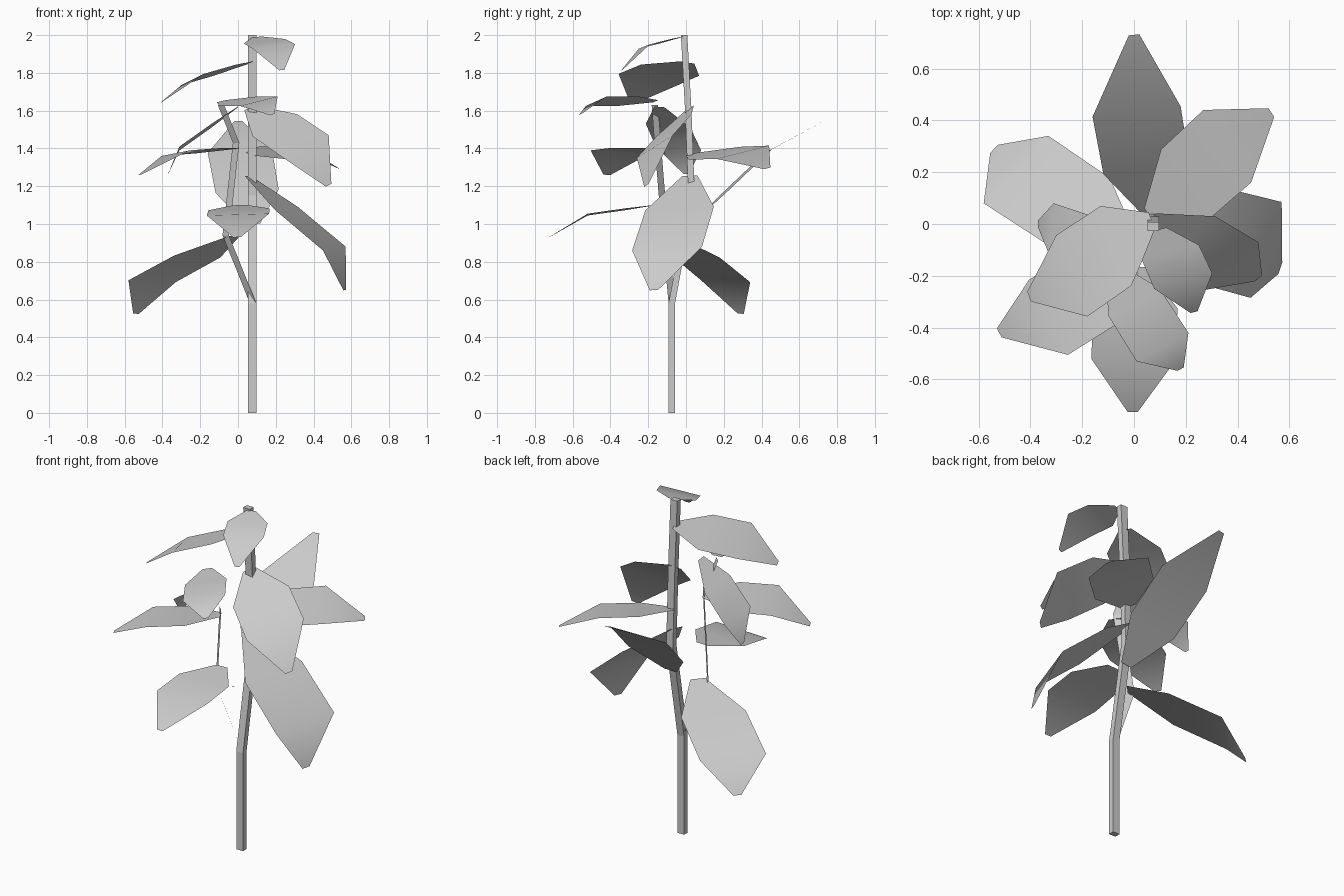
import bpy
import bmesh
from mathutils import Vector

cube = bpy.data.objects.get("Cube")
if cube:
    bpy.data.objects.remove(cube, do_unlink=True)

# One plain grey for the whole plant
grey = bpy.data.materials.new("plain_grey")
grey.use_nodes = True
colour = (0.6, 0.6, 0.6, 1)
grey.diffuse_color = colour
grey.node_tree.nodes["Principled BSDF"].inputs["Base Color"].default_value = colour


def loft(name, rows, closed=False, smooth=False):
    """Join successive rows of points with quads; closed rows become a capped tube."""
    bm = bmesh.new()
    rings = [[bm.verts.new(point) for point in row] for row in rows]
    count = len(rings[0])
    for lower, upper in zip(rings, rings[1:]):
        for i in range(count if closed else count - 1):
            j = (i + 1) % count
            bm.faces.new((lower[i], lower[j], upper[j], upper[i]))
    if closed:
        bm.faces.new(rings[0][::-1])
        bm.faces.new(rings[-1])
    bmesh.ops.recalc_face_normals(bm, faces=bm.faces)
    bm.normal_update()
    # Open blades face the sky
    if not closed and sum(face.normal.z for face in bm.faces) < 0:
        bmesh.ops.reverse_faces(bm, faces=bm.faces)
    mesh = bpy.data.meshes.new(name)
    bm.to_mesh(mesh)
    bm.free()
    mesh.materials.append(grey)
    if smooth:
        for polygon in mesh.polygons:
            polygon.use_smooth = True
    obj = bpy.data.objects.new(name, mesh)
    bpy.context.collection.objects.link(obj)
    return obj


def leaf(name, base, middle, tip, half):
    """Blade that is narrow at the base and tip, and widest across the middle."""
    base, middle, tip, half = map(Vector, (base, middle, tip, half))
    shoulder = base.lerp(middle, 0.45)
    rows = [(base, 0.22), (shoulder, 0.98), (middle, 1), (tip, 0.12)]
    loft(name, [(c - half * w, c + half * w) for c, w in rows], smooth=True)


# Main stem: a square tube with gentle bends
stem_path = [(.075, -.075, 0), (.075, -.075, .58), (.075, .03, 1.15),
             (.075, .012, 1.6), (.075, -.01, 2)]
corners = [(-1, -1), (1, -1), (1, 1), (-1, 1)]
loft("main_stem", [[(x + .022 * sx, y + .017 * sy, z) for sx, sy in corners]
                   for x, y, z in stem_path], closed=True)

# Side branch: a thin ribbon
branch_path = [(.08, -.075, .58), (-.065, -.11, .94), (-.01, -.15, 1.43), (-.09, -.165, 1.63)]
ribbon = [(-1, 1), (1, -1)]
loft("side_branch", [[(x + .017 * sx, y + .017 * sy, z) for sx, sy in ribbon]
                     for x, y, z in branch_path])

# Leaves: base, middle, tip and half-width direction
leaf("crown_leaf", (.1, -.02, 1.99), (.19, -.22, 1.94), (.232, -.34, 1.815), (.112, .03, .012))
leaf("upper_right_leaf", (.07, .01, 1.855), (-.24, -.2, 1.765), (-.405, -.28, 1.645), (.06, -.157, .03))
leaf("upper_front_leaf", (-.09, -.16, 1.65), (.11, -.475, 1.65), (.18, -.56, 1.58), (.1, .055, .025))
leaf("upper_left_leaf", (.06, .02, 1.615), (.36, -.165, 1.41), (.48, -.21, 1.205), (.12, .095, .06))
leaf("middle_right_leaf", (0, -.16, 1.4), (-.33, -.36, 1.375), (-.52, -.42, 1.26), (.075, -.145, .015))
leaf("inner_right_leaf", (0, -.14, 1.62), (-.31, -.04, 1.4), (-.37, 0, 1.265), (0, .12, -.01))
leaf("back_left_leaf", (.06, .03, 1.37), (.36, .3, 1.38), (.53, .43, 1.295), (-.092, .14, .035))
leaf("lower_left_leaf", (.05, .02, 1.255), (.51, -.1, .87), (.565, -.17, .65), (.06, .185, .01))
leaf("lower_front_leaf", (.01, -.165, 1.1), (0, -.52, 1.05), (-.005, -.725, .93), (.165, 0, .005))
leaf("lower_right_leaf", (-.02, -.08, .935), (-.455, .21, .697), (-.54, .29, .525), (.125, .13, -.005))
leaf("back_leaf", (.08, .03, 1), (.01, .434, 1.385), (0, .73, 1.545), (.17, .02, .01))
